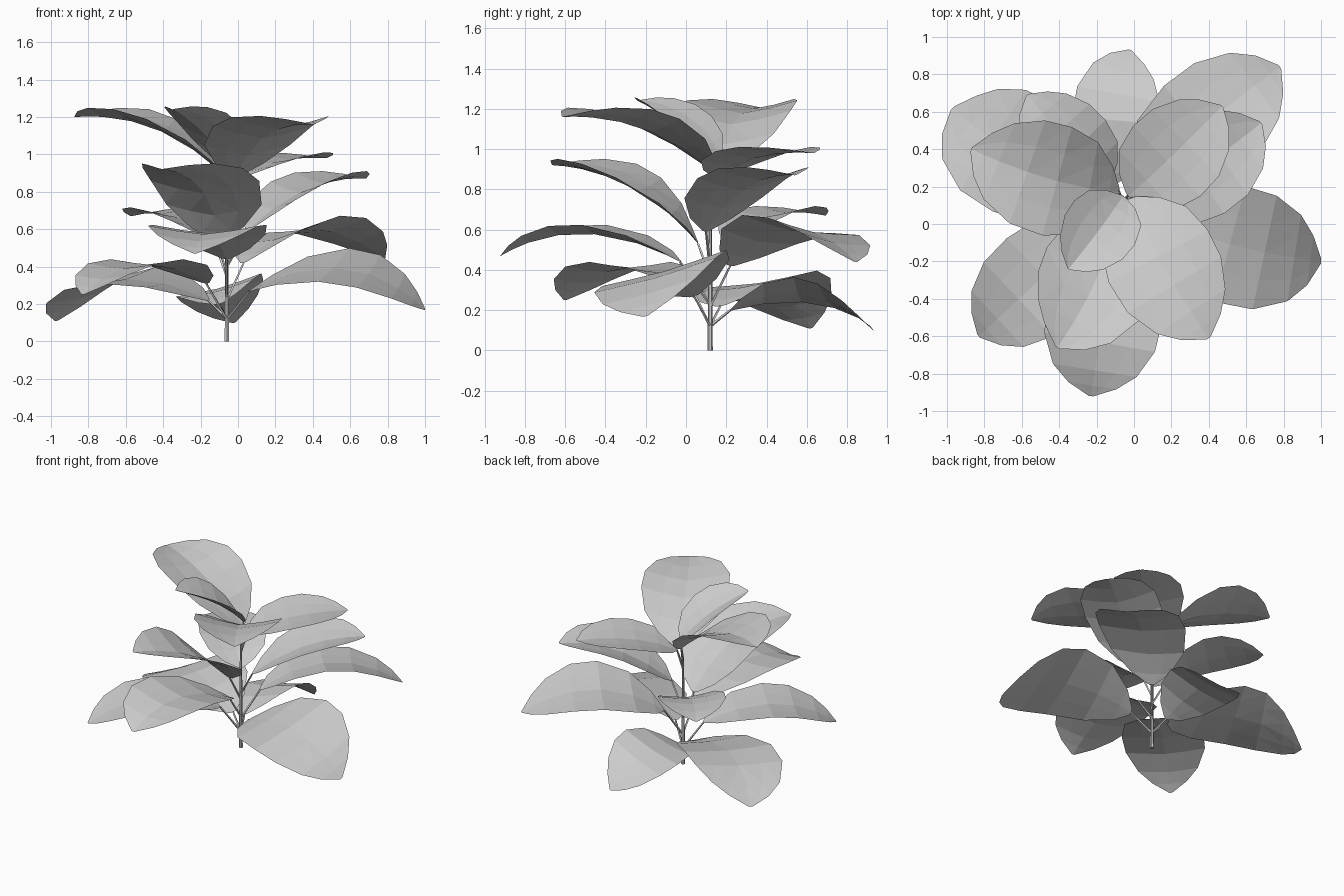
import bpy, bmesh
from mathutils import Vector

cube = bpy.data.objects.get("Cube")
if cube:
    bpy.data.objects.remove(cube)


def material(name, value):
    m = bpy.data.materials.new(name)
    m.use_nodes = True
    m.diffuse_color = (value, value, value, 1)
    m.node_tree.nodes["Principled BSDF"].inputs["Base Color"].default_value = (value, value, value, 1)
    return m


GREY = material("plain grey", 0.6)
STEM = Vector((-0.06, 0.12, 0))
# Blade outline: position along the midrib, share of the half width
OUTLINE = [(0, .08), (.07, .46), (.22, .84), (.45, 1), (.65, .97), (.83, .73), (.93, .42), (1, .04)]
ACROSS = (-1, -.5, 0, .5, 1)


def add_object(name, bm):
    me = bpy.data.meshes.new(name)
    bm.to_mesh(me)
    bm.free()
    me.materials.append(GREY)
    ob = bpy.data.objects.new(name, me)
    bpy.context.collection.objects.link(ob)


def tube(name, path, radii, sides):
    """Thin tapered stalk along a path."""
    bm = bmesh.new()
    rings = []
    for i, p in enumerate(path):
        a, b = path[max(i - 1, 0)], path[min(i + 1, len(path) - 1)]
        turn = (b - a).to_track_quat('Z', 'Y')
        ring = bmesh.ops.create_circle(bm, segments=sides, radius=radii[i])["verts"]
        for v in ring:
            v.co = p + turn @ v.co
        rings.append(ring)
    for lo, hi in zip(rings, rings[1:]):
        for j in range(sides):
            k = (j + 1) % sides
            bm.faces.new((lo[j], lo[k], hi[k], hi[j]))
    bm.faces.new(rings[0][::-1])
    bm.faces.new(rings[-1])
    add_object(name, bm)


def leaf(name, base, middle, tip, half, fold=.22, roll=0):
    """Folded blade on an arched midrib, with a thin stalk to the stem."""
    base, middle, tip = Vector(base), Vector(middle), Vector(tip)
    bend = middle * 2 - (base + tip) / 2
    bm = bmesh.new()
    rows = []
    for t, k in OUTLINE:
        rib = base * (1 - t) ** 2 + bend * 2 * t * (1 - t) + tip * t * t
        along = (bend - base) * (1 - t) + (tip - bend) * t
        right = Vector((along.y, -along.x, 0)).normalized()
        row = []
        for s in ACROSS:
            w = s * half * k
            lift = fold * abs(w) * abs(s) ** .3 + roll * w
            row.append(bm.verts.new(rib + right * w + Vector((0, 0, lift))))
        rows.append(row)
    for a, b in zip(rows, rows[1:]):
        for j in range(len(ACROSS) - 1):
            bm.faces.new((a[j], a[j + 1], b[j + 1], b[j]))
    bmesh.ops.recalc_face_normals(bm, faces=bm.faces)
    if sum(f.normal.z for f in bm.faces) < 0:
        bmesh.ops.reverse_faces(bm, faces=bm.faces)
    bmesh.ops.triangulate(bm, faces=bm.faces)
    add_object(name, bm)
    # Stalk
    reach = (base.xy - STEM.xy).length
    root = Vector((STEM.x, STEM.y, max(.12, base.z - .12 - .6 * reach)))
    tube(name + "_stalk", [root, base], [.008, .006], 4)


# Main stem
tube("stem", [STEM, STEM + Vector((0, 0, .45)), STEM + Vector((0, 0, .8))], [.013, .01, .006], 6)

# Top tier
leaf("top_leaf_right", (-.08, .17, .89), (-.45, .24, 1.14), (-.87, .4, 1.2), .3)
leaf("top_leaf_small", (-.06, .15, .93), (-.17, -.01, 1.1), (-.35, -.24, 1.24), .2, .4)
leaf("top_leaf_front", (-.01, .14, .88), (.15, -.21, 1.1), (.4, -.61, 1.16), .3)
# Upper tier
leaf("upper_leaf_back", (-.03, .15, .86), (.2, .36, .96), (.47, .63, .98), .26, .14)
leaf("upper_leaf_left", (.05, .1, .59), (.36, .3, .81), (.68, .54, .87), .27)
leaf("upper_leaf_front", (-.11, .06, .53), (-.19, -.27, .81), (-.41, -.66, .92), .31)
# Middle tier
leaf("middle_leaf_back_left", (.03, .22, .42), (.39, .54, .6), (.78, .84, .44), .3, .1, .15)
leaf("middle_leaf_back_right", (-.13, .22, .54), (-.34, .42, .67), (-.57, .69, .67), .23, .15)
leaf("middle_leaf_front", (-.06, -.03, .44), (-.16, -.5, .58), (-.23, -.92, .47), .31, .15)
# Lower tier
leaf("lower_leaf_left", (.06, .04, .27), (.56, -.12, .39), (1, -.2, .17), .32, .05, -.28)
leaf("lower_leaf_right", (-.16, .17, .22), (-.64, .38, .33), (-.97, .62, .11), .33, .06, .13)
leaf("lower_leaf_front_right", (-.17, .03, .31), (-.52, -.31, .41), (-.83, -.6, .25), .28, .1)
leaf("lower_leaf_back", (-.1, .22, .2), (-.1, .59, .28), (-.02, .93, .1), .23, .08, .27)
